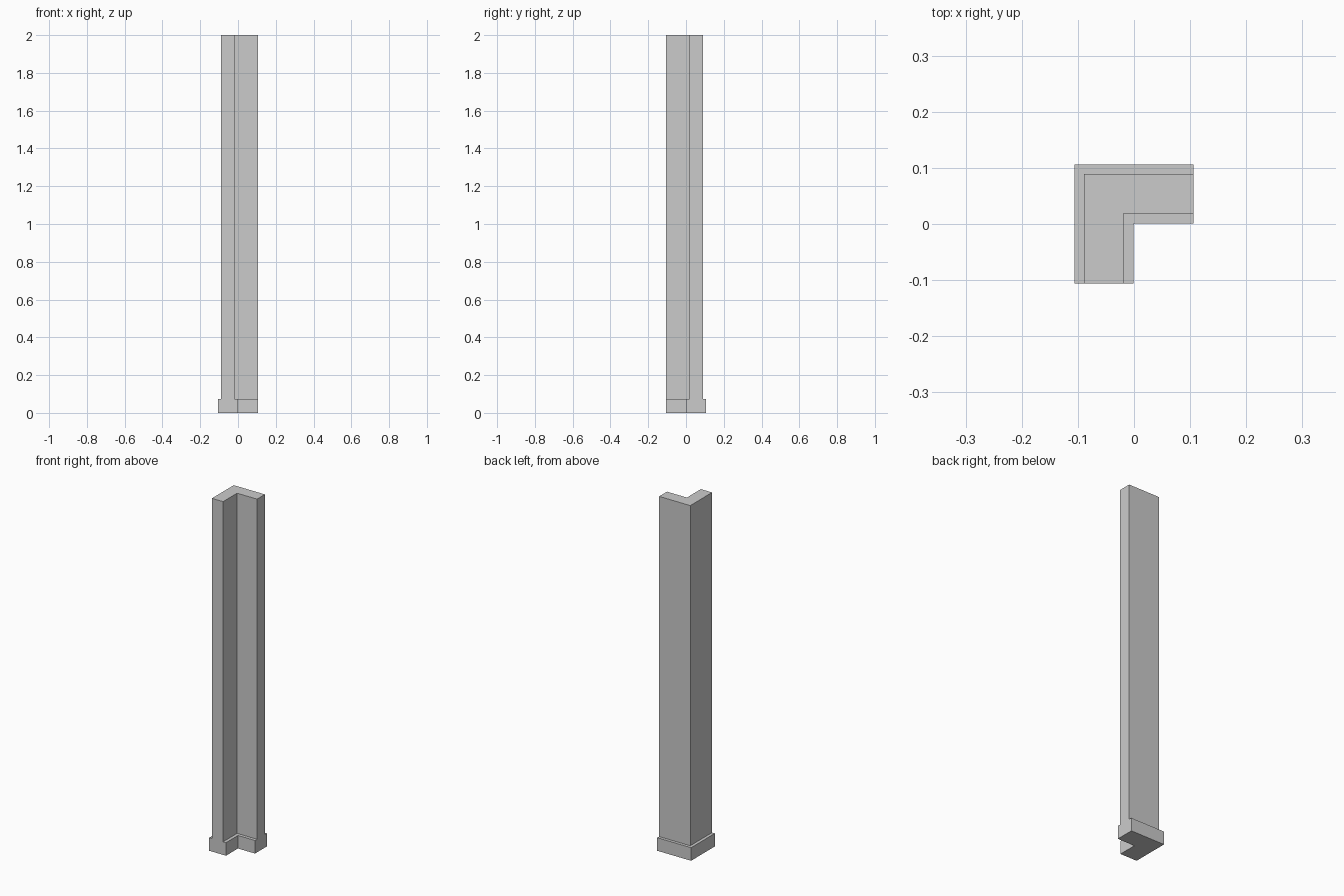
import bpy, bmesh

if "Cube" in bpy.data.objects:
    bpy.data.objects.remove(bpy.data.objects["Cube"])

END = 0.106          # cut ends of both wings
SKIRT_H = 0.074      # skirting height
HEIGHT = 2.0


def l_ring(bm, outer, inner, z):
    """L-shaped outline, counter-clockwise; edges 0-1 and 3-4 are the cut ends."""
    pts = [(-outer, -END), (-inner, -END), (-inner, inner),
           (END, inner), (END, outer), (-outer, outer)]
    return [bm.verts.new((x, y, z)) for x, y in pts]


bm = bmesh.new()
# skirting bottom and top, then wall bottom and top
rings = [l_ring(bm, 0.106, 0.001, 0), l_ring(bm, 0.106, 0.001, SKIRT_H),
         l_ring(bm, 0.089, 0.019, SKIRT_H), l_ring(bm, 0.089, 0.019, HEIGHT)]

for i in range(6):
    j = (i + 1) % 6
    if i in (0, 3):
        # flush cut end: one stepped face
        bm.faces.new([r[i] for r in rings] + [r[j] for r in reversed(rings)])
    else:
        # skirting side, ledge and wall side
        for a, b in zip(rings, rings[1:]):
            bm.faces.new((a[i], a[j], b[j], b[i]))

# bottom and top caps
bm.faces.new(rings[0][::-1])
bm.faces.new(rings[-1])
bmesh.ops.recalc_face_normals(bm, faces=bm.faces)

mesh = bpy.data.meshes.new("corner_wall")
bm.to_mesh(mesh)
bm.free()
bpy.context.collection.objects.link(bpy.data.objects.new("corner_wall", mesh))
